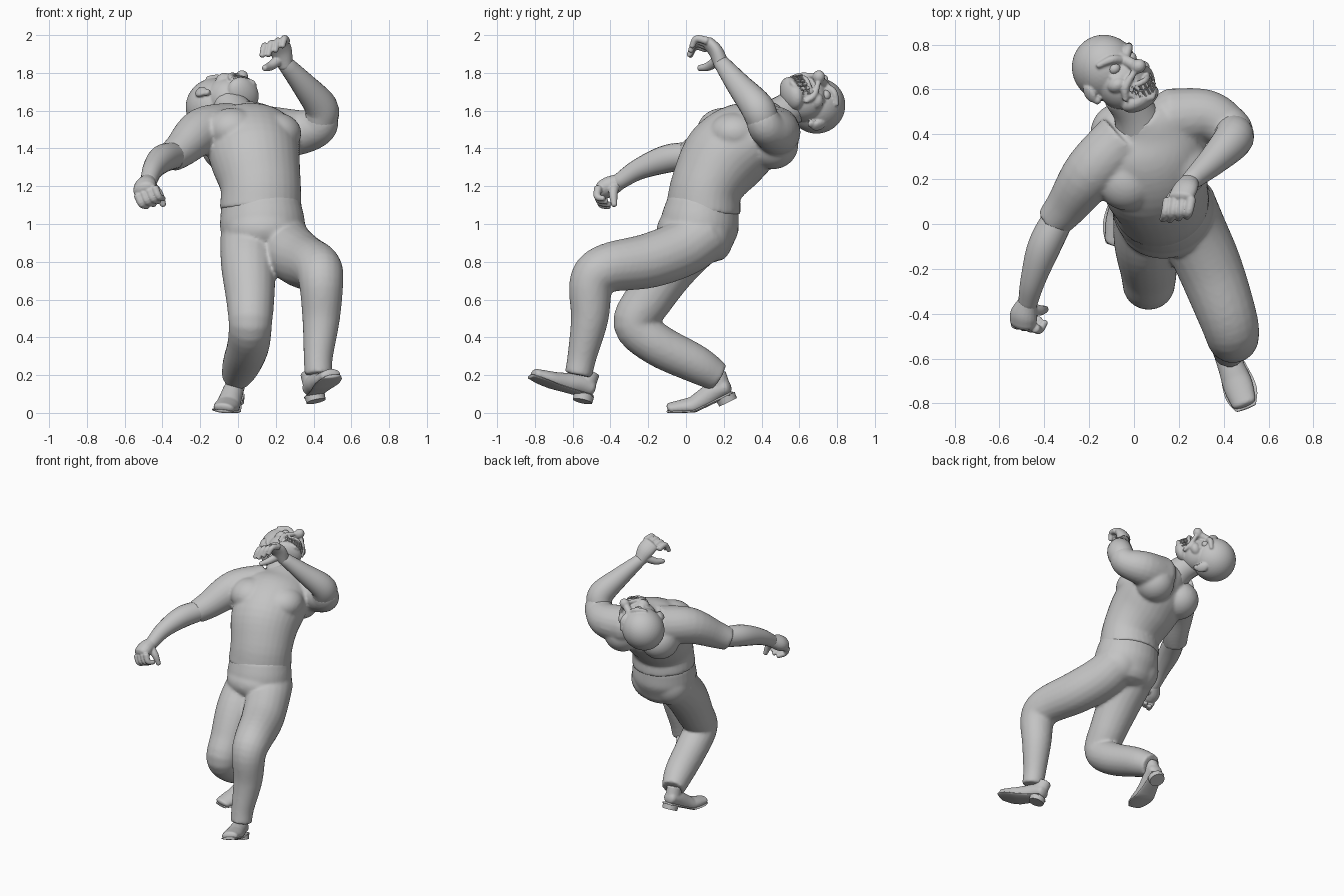
import bpy
import bmesh
import math
from mathutils import Vector, Matrix

default_cube = bpy.data.objects.get("Cube")
if default_cube:
    bpy.data.objects.remove(default_cube, do_unlink=True)

clay = bpy.data.materials.new("plain grey clay")
clay.use_nodes = True
clay.diffuse_color = (.55, .55, .55, 1)
clay.node_tree.nodes["Principled BSDF"].inputs["Base Color"].default_value = clay.diffuse_color


def tube(bm, points, wide=(1, 0, 0), dome=.6, sides=20, steps=5):
    """Loft ellipses along a smooth path; each point is a position, half width and half depth."""
    knots = [Vector(p if len(p) == 5 else p + p[-1:]) for p in points]
    knots = [2 * knots[0] - knots[1]] + knots + [2 * knots[-1] - knots[-2]]
    path = []
    for a, b, c, d in zip(knots, knots[1:], knots[2:], knots[3:]):
        for step in range(steps):
            t = step / steps
            path.append(b + (c - a) * (t / 2) + (2 * a - 5 * b + 4 * c - d) * (t * t / 2)
                        + (3 * b - a - 3 * c + d) * (t ** 3 / 2))
    path.append(knots[-2])
    centres = [Vector(p[:3]) for p in path]
    last = len(path) - 1
    tangents = [(centres[min(i + 1, last)] - centres[max(i - 1, 0)]).normalized()
                for i in range(last + 1)]
    # rounded ends are extra shrinking rings
    stations = [(c, t, p[3], p[4]) for c, t, p in zip(centres, tangents, path)]
    start, end = [], []
    for angle in map(math.radians, (30, 60, 85)):
        for cap, (c, t, w, h), sign in ((start, stations[0], -1), (end, stations[-1], 1)):
            out = t * (sign * dome * min(w, h) * math.sin(angle))
            cap.append((c + out, t, w * math.cos(angle), h * math.cos(angle)))
    rings = []
    for centre, tangent, w, h in start[::-1] + stations + end:
        side = Vector(wide)
        side = (side - tangent * side.dot(tangent)).normalized()
        depth = tangent.cross(side)
        turns = [math.tau * k / sides for k in range(sides)]
        rings.append([bm.verts.new(centre + side * w * math.cos(q) + depth * h * math.sin(q))
                      for q in turns])
    for low, high in zip(rings, rings[1:]):
        for k in range(sides):
            n = (k + 1) % sides
            bm.faces.new((low[k], low[n], high[n], high[k]))
    bm.faces.new(rings[0][::-1])
    bm.faces.new(rings[-1])


def ball(bm, place, size):
    bmesh.ops.create_icosphere(bm, subdivisions=4, radius=1,
                               matrix=Matrix.LocRotScale(Vector(place), None, Vector(size)))


def finish(name, bm, frame=None, voxel=0, smoothing=4):
    """Turn the collected shapes into one object, fused when a voxel size is given."""
    if frame:
        bm.transform(frame)
    bmesh.ops.recalc_face_normals(bm, faces=bm.faces)
    mesh = bpy.data.meshes.new(name)
    bm.to_mesh(mesh)
    bm.free()
    mesh.materials.append(clay)
    part = bpy.data.objects.new(name, mesh)
    bpy.context.collection.objects.link(part)
    bpy.ops.object.select_all(action='DESELECT')
    bpy.context.view_layer.objects.active = part
    part.select_set(True)
    bpy.ops.object.shade_smooth_by_angle(angle=math.radians(40))
    if voxel:
        fuse = part.modifiers.new("fuse", 'REMESH')
        fuse.mode = 'VOXEL'
        fuse.voxel_size = voxel
        fuse.use_smooth_shade = True
        relax = part.modifiers.new("relax", 'SMOOTH')
        relax.iterations = smoothing


def frame_from(origin, forward, up):
    """Local frame whose -y is forward and z is up."""
    back = -Vector(forward).normalized()
    up = Vector(up)
    up = (up - back * up.dot(back)).normalized()
    axes = Matrix((back.cross(up), back, up)).transposed()
    return Matrix.Translation(origin) @ axes.to_4x4()


# shirt: leaning torso, chest, shoulder blades and short sleeves
bm = bmesh.new()
tube(bm, [(.12, .09, 1.07, .218, .198), (.12, .11, 1.2, .215, .19), (.09, .2, 1.35, .24, .22),
          (.07, .33, 1.46, .25, .2), (.05, .43, 1.53, .2, .135), (.02, .49, 1.58, .1, .09)],
     wide=(.95, .22, -.06), dome=0, sides=32)
ball(bm, (-.03, .2, 1.5), (.14, .14, .115))
ball(bm, (.2, .26, 1.48), (.135, .14, .11))
ball(bm, (-.065, .4, 1.41), (.13, .14, .13))
ball(bm, (.2, .46, 1.42), (.13, .135, .13))
tube(bm, [(-.04, .38, 1.51, .135), (-.19, .23, 1.49, .125), (-.3, .08, 1.395, .095), (-.36, .01, 1.35, .08)], dome=0)
tube(bm, [(.16, .47, 1.49, .135), (.32, .48, 1.485, .12), (.42, .43, 1.51, .1), (.45, .4, 1.56, .088)],
     wide=(0, 0, 1))
finish("shirt", bm, voxel=.011, smoothing=6)

# trousers: pelvis, raised striding leg and bent supporting leg
bm = bmesh.new()
tube(bm, [(.12, .09, 1.1, .212, .193), (.13, .07, .98, .225, .208), (.13, .06, .86, .19, .17)],
     dome=.4, sides=32)
for x in (.05, .21):
    ball(bm, (x, .105, .94), (.14, .135, .15))
ball(bm, (.13, -.01, .97), (.19, .145, .12))
tube(bm, [(.21, .1, .95, .15), (.26, -.02, .87, .15), (.34, -.2, .805, .145), (.42, -.42, .765, .13),
          (.44, -.5, .69, .118), (.44, -.51, .5, .1), (.425, -.55, .3, .078), (.425, -.57, .2, .073)], dome=0)
tube(bm, [(.05, .07, .93, .145), (.055, -.08, .78, .145), (.065, -.2, .6, .128), (.065, -.27, .47, .115),
          (.055, -.15, .36, .112), (.02, .05, .26, .102), (-.01, .17, .19, .08)], dome=0)
finish("trousers", bm, voxel=.011, smoothing=8)

# bare forearms
bm = bmesh.new()
tube(bm, [(-.33, .04, 1.365, .07), (-.4, -.1, 1.345, .074), (-.45, -.25, 1.29, .056), (-.475, -.36, 1.22, .042)])
finish("right_forearm", bm)
bm = bmesh.new()
tube(bm, [(.44, .41, 1.54, .086), (.44, .375, 1.62, .088), (.35, .28, 1.735, .066), (.25, .19, 1.85, .043)])
finish("left_forearm", bm)


def hand(name, palm, first, last, bend, curl, thumb):
    """Palm, four fingers spread between two knuckles, and a thumb."""
    bm = bmesh.new()
    tube(bm, palm, wide=Vector(last) - Vector(first))
    for i in range(4):
        base = Vector(first).lerp(Vector(last), i / 3)
        middle = base + Vector(bend)
        tip = middle + Vector(curl) * (1 - abs(i - 1) / 6)
        tube(bm, [(*base, .022), (*middle, .019), (*tip, .015)], sides=12)
    tube(bm, thumb, sides=12)
    finish(name, bm, voxel=.005, smoothing=2)


hand("left_hand", [(.25, .19, 1.84, .04), (.23, .16, 1.91, .058, .038), (.21, .12, 1.955, .06, .032)],
     (.15, .105, 1.93), (.255, .11, 1.97), (-.01, -.055, .01), (-.015, -.035, -.06),
     [(.22, .17, 1.87, .03), (.17, .12, 1.835, .024), (.14, .07, 1.825, .016)])
hand("right_hand", [(-.475, -.35, 1.225, .043), (-.49, -.4, 1.2, .062, .052), (-.495, -.44, 1.18, .062, .048)],
     (-.53, -.445, 1.15), (-.44, -.465, 1.19), (.02, -.005, -.045), (.035, .05, -.015),
     [(-.46, -.38, 1.2, .03), (-.42, -.385, 1.16, .024), (-.395, -.38, 1.1, .016)])

# neck
bm = bmesh.new()
tube(bm, [(.04, .4, 1.51, .13), (0, .5, 1.58, .095), (-.05, .58, 1.63, .09)])
finish("neck", bm)

# head: thrown back and turned, built upright in its own frame
head_frame = frame_from((-.13, .695, 1.625), (.62, .23, .77), (-.476, .866, .107))
bm = bmesh.new()
ball(bm, (0, 0, 0), (.142, .15, .15))
ball(bm, (0, -.06, -.09), (.12, .118, .125))
ball(bm, (0, -.115, -.185), (.098, .08, .05))
ball(bm, (0, -.208, -.045), (.034, .038, .032))
tube(bm, [(0, -.13, .02, .025), (0, -.19, -.035, .026)], sides=12)
for s in (-1, 1):
    ball(bm, (s * .082, -.115, -.075), (.042, .047, .036))
    ball(bm, (s * .14, .01, -.06), (.016, .032, .043))
    ball(bm, (s * .13, 0, -.1), (.016, .02, .02))
    tube(bm, [(s * .015, -.145, .012, .019), (s * .06, -.138, .036, .019), (s * .11, -.095, .04, .012)])
    tube(bm, [(s * .03, -.14, -.035, .01), (s * .06, -.142, -.048, .012), (s * .09, -.115, -.035, .01)])
    tube(bm, [(s * .03, -.195, -.06, .014), (s * .08, -.158, -.1, .017), (s * .095, -.135, -.15, .013)])
for height, dip, reach in ((-.105, -.012, -.2), (-.12, -.08, -.19)):
    tube(bm, [(-.09, -.135, height, .013), (0, reach, height + dip, .014), (.09, -.135, height, .013)],
         wide=(0, 0, 1), sides=12)
finish("head", bm, head_frame, voxel=.006, smoothing=3)

# eyeballs
bm = bmesh.new()
for s in (-1, 1):
    ball(bm, (s * .056, -.122, -.008), (.028, .028, .025))
finish("eyes", bm, head_frame)

# bared teeth in two curved rows
bm = bmesh.new()
for row in (0, 1):
    for i in range(-3, 4):
        x = i * .021
        place = Vector((x, -.19 + 6 * x * x, -.135 - row * .034 + x * x * 5))
        turn = Matrix.Rotation(12 * x, 3, 'Z').to_quaternion()
        bmesh.ops.create_cube(bm, size=1, matrix=Matrix.LocRotScale(place, turn, Vector((.019, .024, .031))))
bmesh.ops.bevel(bm, geom=bm.edges[:], offset=.004, segments=2, affect='EDGES')
finish("teeth", bm, head_frame)


def shoe(side, heel, forward, up, toe_bend):
    """Leather upper, thin welted sole and a heel block, flexed at the ball of the foot."""
    frame = frame_from(heel, forward, up)
    upper = bmesh.new()
    tube(upper, [(0, .0, .055, .05, .045), (0, -.06, .06, .055, .055), (0, -.14, .045, .06, .055),
                 (0, -.23, .035, .067, .045), (0, -.315, .03, .056, .032)], sides=24)
    tube(upper, [(0, -.03, .06, .05, .055), (0, -.02, .14, .048, .055)], dome=0)
    bmesh.ops.bisect_plane(upper, geom=upper.verts[:] + upper.edges[:] + upper.faces[:], dist=.0001,
                           plane_co=(0, 0, .012), plane_no=(0, 0, 1), clear_inner=True)
    bmesh.ops.holes_fill(upper, edges=[e for e in upper.edges if e.is_boundary], sides=0)
    sole = bmesh.new()
    tube(sole, [(0, .01, .012, .05, .01), (0, -.1, .012, .056, .01), (0, -.22, .012, .074, .01),
                (0, -.28, .012, .071, .01), (0, -.335, .014, .048, .01)], sides=24)
    bmesh.ops.create_cone(sole, cap_ends=True, segments=24, radius1=.052, radius2=.055, depth=.035,
                          matrix=Matrix.Translation((0, -.025, -.006)))
    for bm in (upper, sole):
        for v in bm.verts:
            v.co.z += toe_bend * max(0, -.2 - v.co.y)
    finish(side + "_shoe_upper", upper, frame, voxel=.007, smoothing=2)
    finish(side + "_shoe_sole", sole, frame)


shoe("left", (.4, -.52, .077), (.1, -.29, .085), (-.25, .3, .95), .1)
shoe("right", (-.015, .235, .088), (-.06, -.27, -.128), (.05, -.3, .95), .4)
